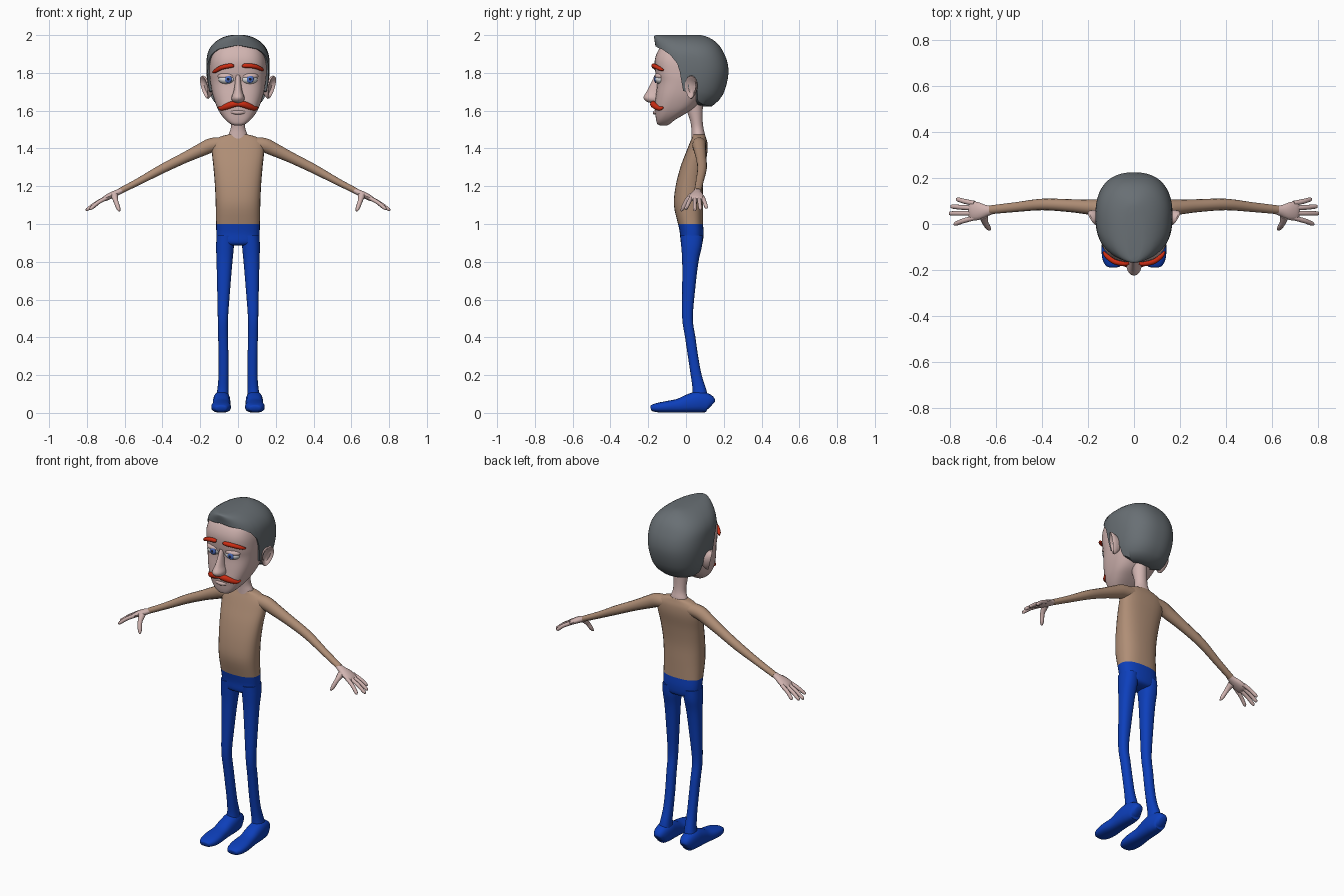
import bpy, bmesh, math
from mathutils import Vector

cube = bpy.data.objects.get("Cube")
if cube:
    bpy.data.objects.remove(cube, do_unlink=True)


def material(name, rgb):
    m = bpy.data.materials.new(name)
    m.use_nodes = True
    m.diffuse_color = (*rgb, 1)
    m.node_tree.nodes["Principled BSDF"].inputs["Base Color"].default_value = (*rgb, 1)
    return m


SKIN = material("skin", (.64, .46, .44))
HAIR = material("grey hair", (.14, .16, .175))
RED = material("red brow", (.6, .025, .006))
SHIRT = material("tan shirt", (.43, .27, .18))
BLUE = material("blue trousers", (.004, .05, .5))
WHITE = material("eye white", (.75, .75, .75))
IRIS = material("blue iris", (.07, .15, .5))
PUPIL = material("dark pupil", (.01, .01, .02))


def spline(keys, steps=4):
    """Smooth Catmull-Rom resampling of a list of tuples."""
    out = []
    for i in range(len(keys) - 1):
        a, b, c, d = (keys[max(0, min(len(keys) - 1, i + k))] for k in (-1, 0, 1, 2))
        for s in range(steps):
            t = s / steps
            out.append(tuple(q + t / 2 * (r - p + t * (2*p - 5*q + 4*r - w + t * (3*(q - r) + w - p)))
                             for p, q, r, w in zip(a, b, c, d)))
    return out + [tuple(keys[-1])]


def oval(angle, power):
    """Point on a unit superellipse."""
    c, s = math.cos(angle), math.sin(angle)
    return (math.copysign(abs(c) ** (2 / power), c), math.copysign(abs(s) ** (2 / power), s))


def skin_rings(name, rings, mat, caps=True):
    """Join rings of points into a smooth surface."""
    bm = bmesh.new()
    rows = [[bm.verts.new(p) for p in ring] for ring in rings]
    n = len(rows[0])
    for a, b in zip(rows, rows[1:]):
        for i in range(n):
            j = (i + 1) % n
            bm.faces.new((a[i], a[j], b[j], b[i]))
    if caps:
        bm.faces.new(rows[0])
        bm.faces.new(rows[-1])
    bmesh.ops.recalc_face_normals(bm, faces=bm.faces)
    mesh = bpy.data.meshes.new(name)
    bm.to_mesh(mesh)
    bm.free()
    mesh.materials.append(mat)
    ob = bpy.data.objects.new(name, mesh)
    bpy.context.collection.objects.link(ob)
    bpy.ops.object.select_all(action='DESELECT')
    ob.select_set(True)
    bpy.context.view_layer.objects.active = ob
    bpy.ops.object.shade_smooth_by_angle(angle=math.radians(50))
    return ob


def stack(name, keys, mat, power=2.3, n=28, cx=0):
    """Horizontal sections: height, front y, back y, half width, optional centre x."""
    rings = []
    for z, yf, yb, rx, *mid in spline(keys):
        x0 = mid[0] if mid else cx
        ring = []
        for i in range(n):
            u, v = oval(math.tau * i / n, power)
            ring.append((x0 + rx * u, (yf + yb) / 2 + (yb - yf) / 2 * v, z))
        rings.append(ring)
    return skin_rings(name, rings, mat)


def tube(name, keys, mat, side=1, power=2, n=14, steps=4):
    """Path of x, y, z, sideways radius, upward radius; side mirrors x."""
    pts = spline(keys, steps)
    rings = []
    for k, (x, y, z, rs, ru) in enumerate(pts):
        d = Vector(pts[min(k + 1, len(pts) - 1)][:3]) - Vector(pts[max(k - 1, 0)][:3])
        d.normalize()
        s = d.cross(Vector((0, 0, 1))).normalized()
        up = s.cross(d)
        ring = []
        for i in range(n):
            u, v = oval(math.tau * i / n, power)
            p = Vector((x, y, z)) + s * rs * u + up * ru * v
            ring.append((p.x * side, p.y, p.z))
        rings.append(ring)
    return skin_rings(name, rings, mat)


def ball(name, loc, scale, mat):
    bpy.ops.mesh.primitive_uv_sphere_add(segments=24, ring_count=14, radius=1, location=loc)
    ob = bpy.context.object
    ob.name, ob.scale = name, scale
    ob.data.materials.append(mat)
    bpy.ops.object.shade_smooth()


# Body
stack("shirt_torso", [(1.0, -.042, .09, .116), (1.1, -.064, .09, .118), (1.2, -.055, .09, .122),
                      (1.3, -.03, .1, .13), (1.38, .0, .113, .138), (1.43, .02, .113, .135),
                      (1.46, .033, .105, .1), (1.474, .036, .1, .05)], SHIRT, 2.5)
stack("trouser_hips", [(.885, -.005, .06, .06), (.9, -.027, .086, .106), (.95, -.032, .093, .114),
                       (1.0, -.042, .09, .116)], BLUE, 2.5)
stack("neck", [(1.44, .03, .1, .06), (1.475, .03, .1, .05), (1.51, .028, .092, .038),
               (1.56, .018, .088, .038), (1.66, -.02, .09, .045)], SKIN, 2)

# Head and nose
stack("head", [(1.522, -.14, -.1, .02), (1.53, -.152, -.085, .04), (1.55, -.158, -.06, .065),
               (1.58, -.162, -.01, .09), (1.62, -.166, .05, .112), (1.68, -.16, .1, .133),
               (1.75, -.153, .15, .147), (1.8, -.162, .17, .151), (1.87, -.165, .17, .148),
               (1.93, -.14, .13, .125), (1.96, -.1, .08, .07)], SKIN, 2.8, 40)
stack("nose", [(1.79, -.165, -.12, .013), (1.74, -.188, -.12, .017), (1.7, -.209, -.12, .024),
               (1.67, -.225, -.12, .034), (1.65, -.212, -.12, .03), (1.64, -.185, -.13, .014)], SKIN, 2, 20)
tube("lower_lip", [(-.06, -.14, 1.597, .008, .006), (0, -.165, 1.59, .011, .011),
                   (.06, -.14, 1.597, .008, .006)], SKIN)

# Hair: a cap following a hull from the crown down to a varying hairline
hull = spline([(1.6, -.08, .1, .09), (1.625, -.1, .14, .112), (1.67, -.13, .187, .142),
               (1.73, -.145, .212, .159), (1.8, -.15, .225, .167), (1.86, -.155, .218, .167),
               (1.91, -.158, .198, .159), (1.95, -.163, .172, .135), (1.98, -.168, .135, .097),
               (1.995, -.168, .1, .06), (2.0, -.16, .08, .035)], 6)
hairline = [(0, 1.945), (40, 1.925), (58, 1.895), (69, 1.85), (74, 1.78), (77, 1.705), (84, 1.7),
            (88, 1.75), (94, 1.74), (100, 1.65), (120, 1.63), (180, 1.622)]


def lookup(table, key):
    for a, b in zip(table, table[1:]):
        if key <= b[0]:
            t = (key - a[0]) / (b[0] - a[0])
            return [p + (q - p) * t for p, q in zip(a, b)]
    return table[-1]


def hull_point(deg, z, shrink=1):
    _, yf, yb, rx = lookup(hull, z)
    u, v = oval(math.radians(deg), 2.4)
    y = (yf + yb) / 2 - (yb - yf) / 2 * u
    return (rx * v * shrink, .03 + (y - .03) * shrink, z)


COLS, ROWS = 120, 18
hair_rings = []
for r in range(ROWS + 2):
    ring = []
    for c in range(COLS):
        deg = 360 * c / COLS
        low = lookup(hairline, min(deg, 360 - deg))[1]
        t = min(r / ROWS, 1) ** 1.5
        ring.append(hull_point(deg, 2 + (low - 2) * t, 1 if r <= ROWS else .55))
    hair_rings.append(ring)
hair = skin_rings("hair", hair_rings, HAIR, caps=False)
crown = bmesh.new()
crown.from_mesh(hair.data)
crown.verts.ensure_lookup_table()
crown.faces.new(crown.verts[:COLS]).smooth = True
bmesh.ops.recalc_face_normals(crown, faces=crown.faces)
crown.to_mesh(hair.data)
crown.free()

for side, label in ((1, "left"), (-1, "right")):
    # Ears: dished ovals turned outward
    rings = []
    for off, size in ((-.02, .6), (-.004, .85), (.01, 1), (.018, .95), (.016, .8), (.004, .6), (.002, .1)):
        ring = []
        for i in range(24):
            u, v = oval(math.tau * i / 24, 2)
            w = .043 * u * size * (.82 + .18 * v)
            ring.append((side * (.163 + .5 * w + .85 * off + .014 * v * size),
                         .033 + .85 * w - .5 * off, 1.724 + .062 * v * size))
        rings.append(ring)
    skin_rings(label + "_ear", rings, SKIN)

    # Eyes, brows and moustache
    ball(label + "_eye", (side * .058, -.133, 1.767), (.046, .034, .028), WHITE)
    ball(label + "_eyelid", (side * .058, -.13, 1.782), (.05, .036, .022), SKIN)
    ex = side * .058 + .006
    ball(label + "_iris", (ex, -.161, 1.767), (.02, .008, .02), IRIS)
    ball(label + "_pupil", (ex, -.1665, 1.767), (.008, .004, .008), PUPIL)
    drop = 0 if side > 0 else .012
    tube(label + "_brow", [(.024, -.168, 1.836, .008, .007), (.04, -.172, 1.838, .012, .012),
                           (.085, -.163, 1.835 - drop / 2, .012, .012), (.12, -.138, 1.822 - drop, .01, .01),
                           (.133, -.12, 1.815 - drop, .004, .005)], RED, side)
    tube(label + "_moustache", [(-.005, -.172, 1.633, .014, .01), (.025, -.174, 1.634, .016, .017),
                                (.06, -.16, 1.622, .014, .016), (.088, -.138, 1.612, .01, .011),
                                (.102, -.12, 1.618, .004, .005)], RED, side)

    # Sleeves
    tube(label + "_sleeve", [(.08, .07, 1.425, .038, .036), (.14, .07, 1.417, .037, .039),
                             (.19, .073, 1.395, .033, .036), (.28, .08, 1.352, .028, .029),
                             (.4, .085, 1.293, .025, .025), (.52, .073, 1.228, .021, .019),
                             (.625, .062, 1.174, .019, .016)], SHIRT, side)

    # Hands
    tube(label + "_palm", [(.61, .062, 1.181, .016, .013), (.64, .058, 1.166, .024, .016),
                           (.675, .056, 1.15, .038, .017), (.705, .057, 1.134, .041, .014),
                           (.718, .057, 1.127, .034, .008)], SKIN, side)
    fingers = (("little", .09, .775, .107, 1.086), ("ring", .069, .799, .076, 1.078),
               ("middle", .047, .806, .046, 1.073), ("index", .027, .785, .001, 1.08))
    for name, y, tx, ty, tz in fingers:
        tube(f"{label}_{name}_finger", [(.695, y, 1.139, .011, .011),
                                        ((.7 + tx) / 2, (y + ty) / 2, (1.145 + tz) / 2, .0105, .0105),
                                        (tx - .008, ty, tz + .004, .009, .009),
                                        (tx, ty, tz, .003, .003)], SKIN, side, n=10)
    tube(label + "_thumb", [(.655, .035, 1.152, .02, .018), (.647, .004, 1.122, .013, .013),
                            (.634, -.016, 1.085, .011, .011), (.627, -.026, 1.068, .004, .004)],
         SKIN, side, n=10)

    # Legs and feet
    leg = [(.94, -.03, .09, .046, .067), (.88, -.025, .084, .047, .069), (.8, -.02, .066, .042, .0715),
           (.65, -.02, .048, .034, .076), (.5, -.02, .036, .027, .08), (.4, -.005, .05, .026, .079),
           (.3, .01, .064, .026, .077), (.2, .025, .083, .026, .077), (.12, .035, .108, .03, .08),
           (.05, .03, .122, .04, .086)]
    stack(label + "_trouser_leg", [k[:4] + (side * k[4],) for k in leg], BLUE)
    tube(label + "_foot", [(.086, .136, .04, .022, .026), (.086, .12, .05, .036, .047),
                           (.086, .07, .058, .045, .056), (.087, .02, .051, .046, .05),
                           (.088, -.04, .038, .046, .037), (.089, -.1, .032, .052, .031),
                           (.09, -.15, .028, .048, .025), (.09, -.18, .026, .034, .017),
                           (.09, -.187, .025, .022, .01)], BLUE, side, 2.5, 20)
